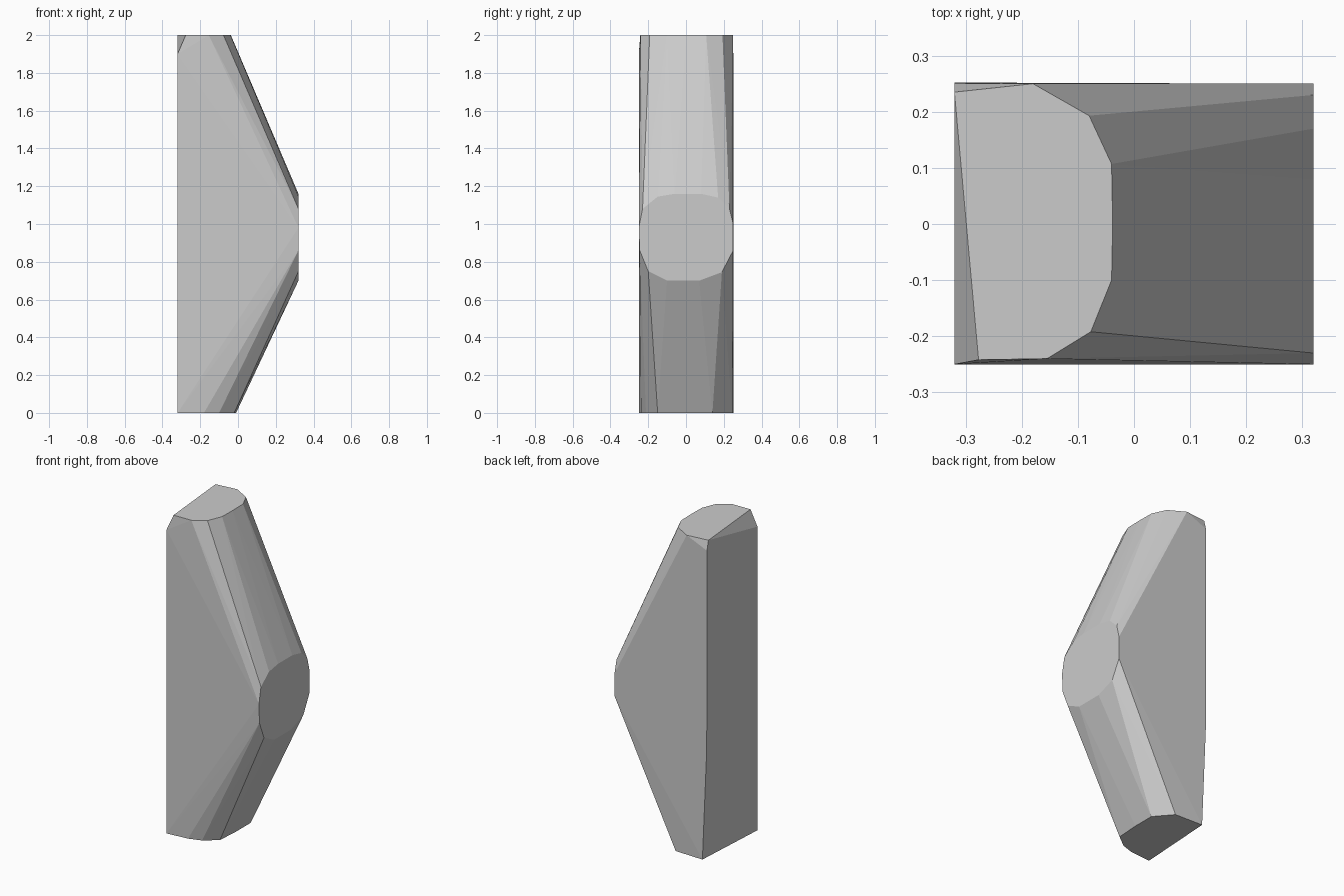
import bpy
import bmesh

if "Cube" in bpy.data.objects:
    bpy.data.objects.remove(bpy.data.objects["Cube"])

# One flat grey
grey = bpy.data.materials.new("plain grey")
grey.diffuse_color = (0.6, 0.6, 0.6, 1)
grey.use_nodes = True
grey.node_tree.nodes["Principled BSDF"].inputs["Base Color"].default_value = grey.diffuse_color

# Top cap outline (x, y)
top = [(-0.32, 0.235), (-0.18, 0.25), (-0.08, 0.193), (-0.04, 0.107),
       (-0.038, 0), (-0.04, -0.1), (-0.077, -0.192), (-0.155, -0.24),
       (-0.277, -0.242)]

# Bottom cap outline (x, y)
bottom = [(-0.32, -0.25), (-0.18, -0.238), (-0.10, -0.212), (-0.02, -0.15),
          (-0.01, 0), (-0.01, 0.14), (-0.10, 0.245), (-0.29, 0.252)]

# Oval end facing +x (y, z)
oval = [(-0.10, 0.70), (0.07, 0.70), (0.19, 0.745), (0.25, 0.86),
        (0.25, 1.0), (0.23, 1.08), (0.17, 1.14), (0.08, 1.16),
        (-0.06, 1.16), (-0.15, 1.145), (-0.23, 1.08), (-0.25, 0.98),
        (-0.245, 0.86), (-0.20, 0.75)]

# Corners of the flat back side at -x
side = [(-0.32, -0.25, 1.90), (-0.32, 0.25, 1.94), (-0.32, 0.252, 0.7)]

points = [(x, y, 2) for x, y in top]
points += [(x, y, 0) for x, y in bottom]
points += [(0.32, y, z) for y, z in oval]
points += side

# Wrap the outlines in one convex faceted body
bm = bmesh.new()
for p in points:
    bm.verts.new(p)
hull = bmesh.ops.convex_hull(bm, input=bm.verts)
loose = [v for v in bm.verts if not v.link_faces]
bmesh.ops.delete(bm, geom=loose, context='VERTS')
bmesh.ops.dissolve_limit(bm, angle_limit=0.005, verts=bm.verts, edges=bm.edges)
bmesh.ops.recalc_face_normals(bm, faces=bm.faces)

mesh = bpy.data.meshes.new("faceted_body")
bm.to_mesh(mesh)
bm.free()
mesh.materials.append(grey)
body = bpy.data.objects.new("faceted_body", mesh)
bpy.context.collection.objects.link(body)
